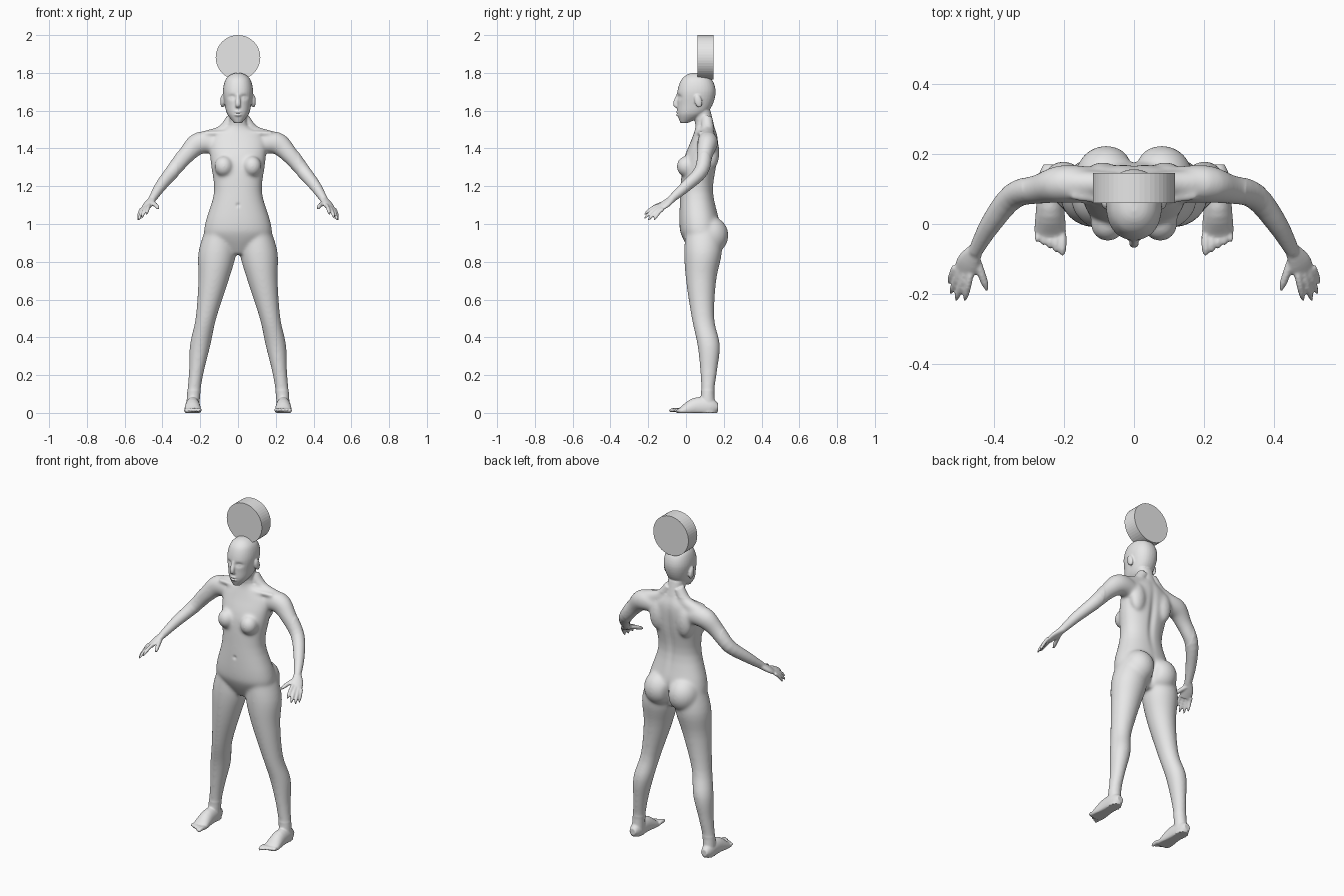
import bpy, bmesh, math
from mathutils import Vector, Matrix

default_cube = bpy.data.objects.get("Cube")
if default_cube:
    bpy.data.objects.remove(default_cube, do_unlink=True)

RIGHTWARD, BACKWARD, UPWARD = Matrix.Identity(3)

colour = (.8, .8, .8, 1)
grey = bpy.data.materials.new("plain_grey")
grey.use_nodes = True
grey.diffuse_color = colour
grey.node_tree.nodes["Principled BSDF"].inputs["Base Color"].default_value = colour


def refine(rows, steps=4):
    """Pass a smooth curve through a few key rings."""
    keys = [Vector(row) for row in rows]
    keys = [keys[0], *keys, keys[-1]]
    smooth_rows = []
    for a, b, c, d in zip(keys, keys[1:], keys[2:], keys[3:]):
        for step in range(steps):
            t = step / steps
            bend = (a * 2 - b * 5 + c * 4 - d) * t ** 2
            twist = (b * 3 - a - c * 3 + d) * t ** 3
            smooth_rows.append(b + ((c - a) * t + bend + twist) / 2)
    return smooth_rows + [keys[-1]]


def signed_power(value, exponent):
    return math.copysign(abs(value) ** exponent, value)


def loft(bm, rows, side, axis=None, squareness=1.0, sides=32):
    """Skin rounded rings (x, y, z, half width, half depth) along a path."""
    rows = refine(rows)
    centres = [Vector(row[:3]) for row in rows]
    last = len(rows) - 1
    rings = []
    for index, (centre, row) in enumerate(zip(centres, rows)):
        tangent = axis
        if tangent is None:
            before, after = max(index - 1, 0), min(index + 1, last)
            tangent = (centres[after] - centres[before]).normalized()
        across = (side - tangent * side.dot(tangent)).normalized()
        outward = tangent.cross(across)
        half_width, half_depth = row[3:]
        ring = []
        for corner in range(sides):
            angle = math.tau * corner / sides
            u = signed_power(math.cos(angle), squareness) * half_width
            v = signed_power(math.sin(angle), squareness) * half_depth
            position = centre + across * u + outward * v
            position.z = max(position.z, 0)
            ring.append(bm.verts.new(position))
        rings.append(ring)
    for lower, upper in zip(rings, rings[1:]):
        for corner in range(sides):
            following = (corner + 1) % sides
            bm.faces.new((lower[corner], lower[following], upper[following], upper[corner]))
    bm.faces.new(reversed(rings[0]))
    bm.faces.new(rings[-1])


def column(bm, rows):
    """Stack level rings given as (height, half width, front, back)."""
    rings = [(0, (front + back) / 2, height, width, (back - front) / 2)
             for height, width, front, back in rows]
    loft(bm, rings, RIGHTWARD, UPWARD, squareness=.9)


def blob(bm, centre, radii, tilt=0):
    matrix = (Matrix.Translation(centre) @ Matrix.Rotation(tilt, 4, 'X')
              @ Matrix.Diagonal((*radii, 1)))
    bmesh.ops.create_uvsphere(bm, u_segments=24, v_segments=16, radius=1, matrix=matrix)


def digit(bm, root, tip, radius, arch):
    """A finger or toe with a rounded tip and a raised middle."""
    rows = []
    for step in range(7):
        t = step / 6
        position = Vector(root).lerp(Vector(tip), t) + UPWARD * arch * math.sin(math.pi * t)
        size = radius * math.sqrt(1 - .85 * t ** 5)
        rows.append((*position, size, size))
    loft(bm, rows, RIGHTWARD, sides=16)


bm = bmesh.new()

# Leg, from hip to heel
leg = [
    (.1, .09, .98, .07, .09), (.11, .09, .85, .1, .1),
    (.13, .08, .7, .08, .08), (.17, .09, .5, .055, .06),
    (.2, .12, .36, .055, .06), (.22, .12, .22, .04, .045),
    (.235, .115, .1, .035, .035), (.24, .115, 0, .035, .05)]
loft(bm, leg, RIGHTWARD, UPWARD)

# Foot and toes
foot = [
    (.24, .17, .03, .02, .02), (.24, .13, .03, .035, .05),
    (.24, .05, .03, .04, .05), (.24, -.02, .01, .045, .025),
    (.24, -.05, .01, .035, .01)]
loft(bm, foot, RIGHTWARD)
for toe in range(5):
    x = .205 + .018 * toe
    digit(bm, (x, -.03, .012), (x, -.09 + .01 * toe, .01), .012 - .001 * toe, .005)

# Arm, from shoulder to wrist
arm = [
    (.1, .11, 1.42, .05, .05), (.2, .115, 1.43, .055, .06),
    (.27, .1, 1.37, .043, .047), (.345, .08, 1.28, .037, .038),
    (.41, 0, 1.2, .03, .03), (.455, -.08, 1.13, .02, .02)]
loft(bm, arm, BACKWARD)

# Palm, fingers and thumb
palm = [
    (.45, -.07, 1.135, .02, .018), (.475, -.11, 1.105, .034, .016),
    (.49, -.145, 1.08, .03, .01)]
loft(bm, palm, Vector((.5, .2, -.2)))
knuckle = Vector((.467, -.14, 1.1))
fingertips = [(.485, -.22, 1.05), (.51, -.22, 1.03), (.525, -.2, 1.02), (.53, -.17, 1.02)]
for fingertip in fingertips:
    digit(bm, knuckle, fingertip, .01, .008)
    knuckle += Vector((.015, .006, -.007))
digit(bm, (.455, -.09, 1.115), (.42, -.19, 1.08), .012, .004)

# Buttock, breast, shoulder blade and ear
blob(bm, (.08, .13, .94), (.09, .095, .1))
blob(bm, (.075, 0, 1.305), (.05, .05, .055))
blob(bm, (.09, .14, 1.38), (.05, .037, .09))
blob(bm, (.083, .065, 1.65), (.011, .02, .035), tilt=.25)

# Neck muscle and collarbone
loft(bm, [(.03, .11, 1.56, .03, .03), (.08, .115, 1.49, .035, .035),
          (.17, .115, 1.455, .04, .04)], BACKWARD)
loft(bm, [(.015, .055, 1.485, .012, .012), (.18, .08, 1.48, .012, .012)], BACKWARD)

# Mirror every paired part to the other side
copy = bmesh.ops.duplicate(bm, geom=bm.verts[:] + bm.edges[:] + bm.faces[:])["geom"]
bmesh.ops.scale(bm, vec=(-1, 1, 1),
                verts=[item for item in copy if isinstance(item, bmesh.types.BMVert)])

# Torso and neck
column(bm, [
    (.84, .04, .03, .14), (.93, .165, -.02, .175), (1, .175, -.035, .18),
    (1.17, .127, -.03, .145), (1.33, .145, -.015, .165), (1.45, .145, .03, .17),
    (1.52, .055, .05, .15), (1.6, .05, .03, .13)])

# Head, nose and lips
column(bm, [
    (1.535, .02, -.03, .01), (1.58, .056, -.045, .1), (1.63, .07, -.046, .14),
    (1.7, .08, -.046, .157), (1.76, .068, -.027, .14), (1.79, .04, .005, .1),
    (1.8, .01, .035, .07)])
loft(bm, [(0, -.036, 1.7, .008, .008), (0, -.057, 1.637, .014, .012),
          (0, -.046, 1.62, .012, .008)], RIGHTWARD)
for height in (1.592, 1.578):
    blob(bm, (0, -.042, height), (.02, .012, .007))

bmesh.ops.recalc_face_normals(bm, faces=bm.faces[:])
mesh = bpy.data.meshes.new("body")
bm.to_mesh(mesh)
bm.free()
body = bpy.data.objects.new("body", mesh)
bpy.context.collection.objects.link(body)

# Fuse the parts into one skin
fuse = body.modifiers.new("fuse", 'REMESH')
fuse.mode = 'VOXEL'
fuse.voxel_size = .005
soften = body.modifiers.new("soften", 'SMOOTH')
soften.factor = .5
soften.iterations = 3
depsgraph = bpy.context.evaluated_depsgraph_get()
skin = bpy.data.meshes.new_from_object(body.evaluated_get(depsgraph))
body.modifiers.clear()
body.data = skin

# Soften joints on the large forms, leaving hands, feet and face crisp
bm = bmesh.new()
bm.from_mesh(skin)
large_forms = [v for v in bm.verts if .12 < v.co.z < 1.52 and abs(v.co.x) < .32]
for repeat in range(28):
    bmesh.ops.smooth_vert(bm, verts=large_forms, factor=.5,
                          use_axis_x=True, use_axis_y=True, use_axis_z=True)

# Sculpt soft details: centre, reach, push along y
eye_socket = ((.032, -.04, 1.672), (.02, .03, .012), .011)
eyelid = ((.032, -.03, 1.67), (.011, .03, .007), -.006)
mouth = ((0, -.05, 1.585), (.02, .02, .004), .004)
spine = ((0, .16, 1.28), (.02, .05, .16), -.01)
cleft = ((0, .19, .92), (.016, .07, .06), -.018)
navel = ((0, -.035, 1.1), (.01, .03, .01), .006)
for vertex in bm.verts:
    shift = 0
    x, y, z = vertex.co
    for centre, reach, push in (eye_socket, eyelid, mouth, spine, cleft, navel):
        distance = sum(((position - middle) / size) ** 2 for position, middle, size
                       in zip((abs(x), y, z), centre, reach))
        shift += push * math.exp(-distance)
    vertex.co.y += shift
    vertex.co.z = max(z, 0)
for face in bm.faces:
    face.smooth = True
bm.to_mesh(skin)
bm.free()
skin.materials.clear()
skin.materials.append(grey)

# Upright disc on the head
bpy.ops.mesh.primitive_cylinder_add(vertices=48, radius=.118, depth=.085,
                                    location=(0, .103, 1.882), rotation=(math.pi / 2, 0, 0))
disc = bpy.context.object
disc.name = "head_disc"
disc.data.materials.append(grey)
